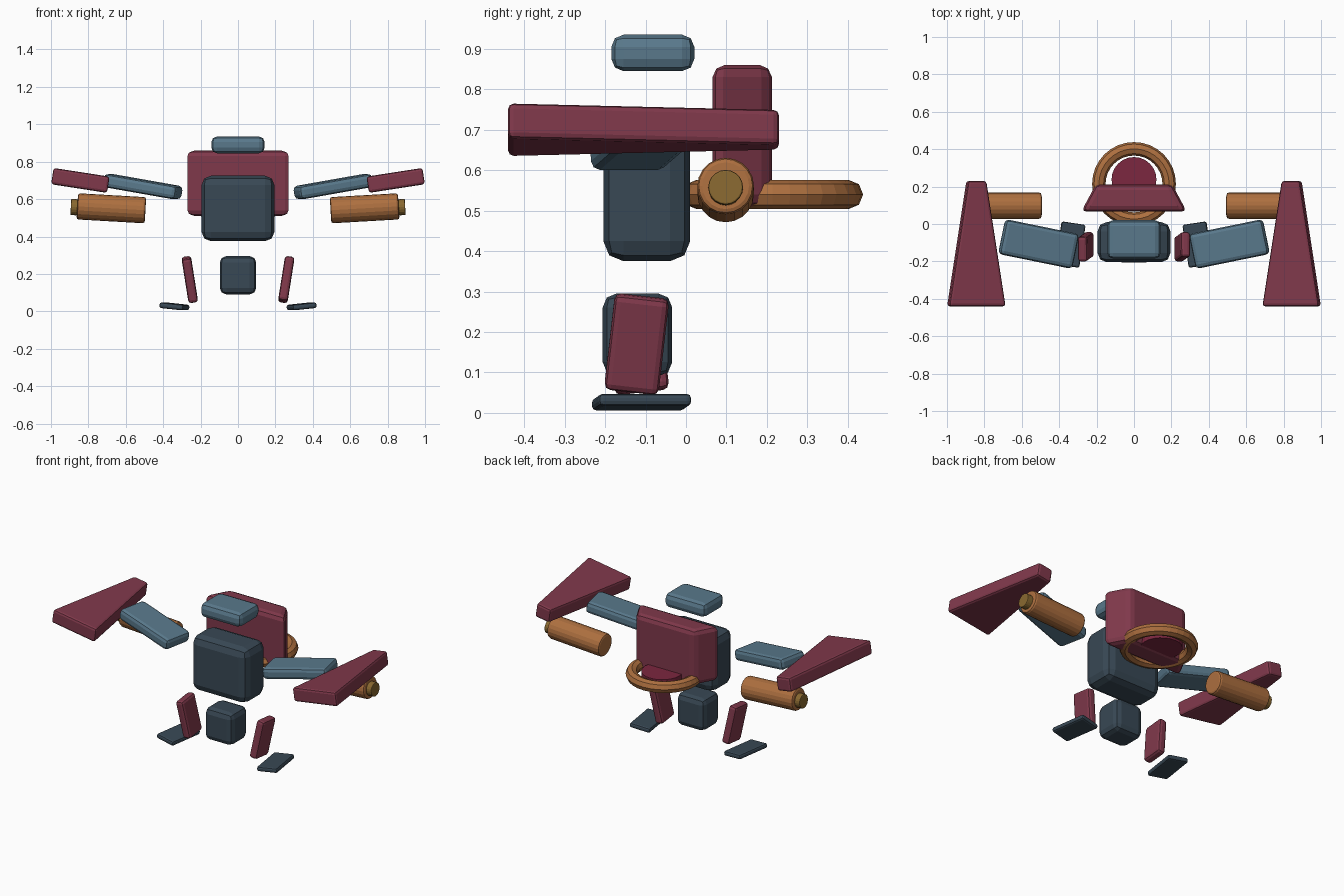
import bpy, bmesh
from math import radians, cos, sin
from mathutils import Euler, Matrix, Vector

if "Cube" in bpy.data.objects:
    bpy.data.objects.remove(bpy.data.objects["Cube"])


def material(name, rgb):
    m = bpy.data.materials.new(name)
    m.diffuse_color = (*rgb, 1)
    m.use_nodes = True
    m.node_tree.nodes["Principled BSDF"].inputs["Base Color"].default_value = m.diffuse_color
    return m


MAROON = material("maroon", (0.215, 0.04, 0.07))
BLUE = material("blue", (0.10, 0.19, 0.26))
DARK = material("dark", (0.04, 0.065, 0.09))
ORANGE = material("orange", (0.42, 0.16, 0.05))
BRASS = material("brass", (0.25, 0.14, 0.03))
CRIMSON = material("crimson", (0.20, 0.02, 0.05))


def finish(name, bm, loc, rot, mat, bevel=0, segments=2):
    me = bpy.data.meshes.new(name)
    bm.to_mesh(me)
    bm.free()
    ob = bpy.data.objects.new(name, me)
    bpy.context.collection.objects.link(ob)
    ob.location = loc
    ob.rotation_euler = [radians(a) for a in rot]
    me.materials.append(mat)
    if bevel:
        mod = ob.modifiers.new("bevel", 'BEVEL')
        mod.width, mod.segments = bevel, segments
        mod.limit_method = 'ANGLE'
        mod.angle_limit = radians(35)
    return ob


def box(name, size, loc, mat, rot=(0, 0, 0), bevel=0.02, taper=1, segments=2):
    """Bevelled box; taper scales the width of its back (+y) end."""
    bm = bmesh.new()
    bmesh.ops.create_cube(bm, size=1)
    for v in bm.verts:
        if v.co.y > 0:
            v.co.x *= taper
        v.co = Vector(a * b for a, b in zip(v.co, size))
    return finish(name, bm, loc, rot, mat, bevel, segments)


def cylinder(name, radius, depth, loc, mat, rot=(0, 0, 0), bevel=0.0, sides=20):
    bm = bmesh.new()
    bmesh.ops.create_cone(bm, cap_ends=True, segments=sides, radius1=radius,
                          radius2=radius, depth=depth)
    return finish(name, bm, loc, rot, mat, bevel, 2)


# Body
box("head", (0.285, 0.205, 0.09), (0, -0.082, 0.89), BLUE, bevel=0.03)
box("torso", (0.39, 0.215, 0.35), (0, -0.097, 0.55), DARK, bevel=0.05)
box("pelvis", (0.195, 0.172, 0.205), (0, -0.12, 0.193), DARK, bevel=0.035)
box("backpack", (0.565, 0.147, 0.35), (0, 0.139, 0.685), MAROON, bevel=0.03, taper=0.72)

# Rear ring and its core disc
bpy.ops.mesh.primitive_torus_add(major_radius=0.188, minor_radius=0.036, major_segments=32,
                                 minor_segments=8, location=(0, 0.214, 0.54))
ring = bpy.context.object
ring.name = "rear_ring"
ring.data.materials.append(ORANGE)
cylinder("ring_core", 0.12, 0.05, (0, 0.238, 0.54), CRIMSON, sides=24)

# Paired parts
for side, s in (("right", 1), ("left", -1)):
    box(side + "_arm", (0.405, 0.19, 0.072), (s * 0.51, -0.107, 0.667), BLUE,
        rot=(0, -s * 9.8, s * 11.5), bevel=0.022)
    box(side + "_wing", (0.307, 0.67, 0.088), (s * 0.843, -0.105, 0.70), MAROON,
        rot=(0, -s * 8.8, 0), bevel=0.014, taper=0.32)
    box(side + "_leg", (0.052, 0.135, 0.24), (s * 0.258, -0.122, 0.17), MAROON,
        rot=(-s * 6.5, s * 9, 0), bevel=0.016)
    box(side + "_foot", (0.13, 0.232, 0.03), (s * 0.34, -0.11, 0.0265), DARK,
        rot=(0, -s * 6, s * 8.5), bevel=0.011)
    cylinder(side + "_thruster", 0.07, 0.365, (s * 0.677, 0.098, 0.551), ORANGE,
             rot=(0, s * 86.7, 0), bevel=0.012)
    cylinder(side + "_nozzle", 0.043, 0.07, (s * 0.859, 0.098, 0.556), BRASS,
             rot=(0, s * 86.7, 0), bevel=0.004)
